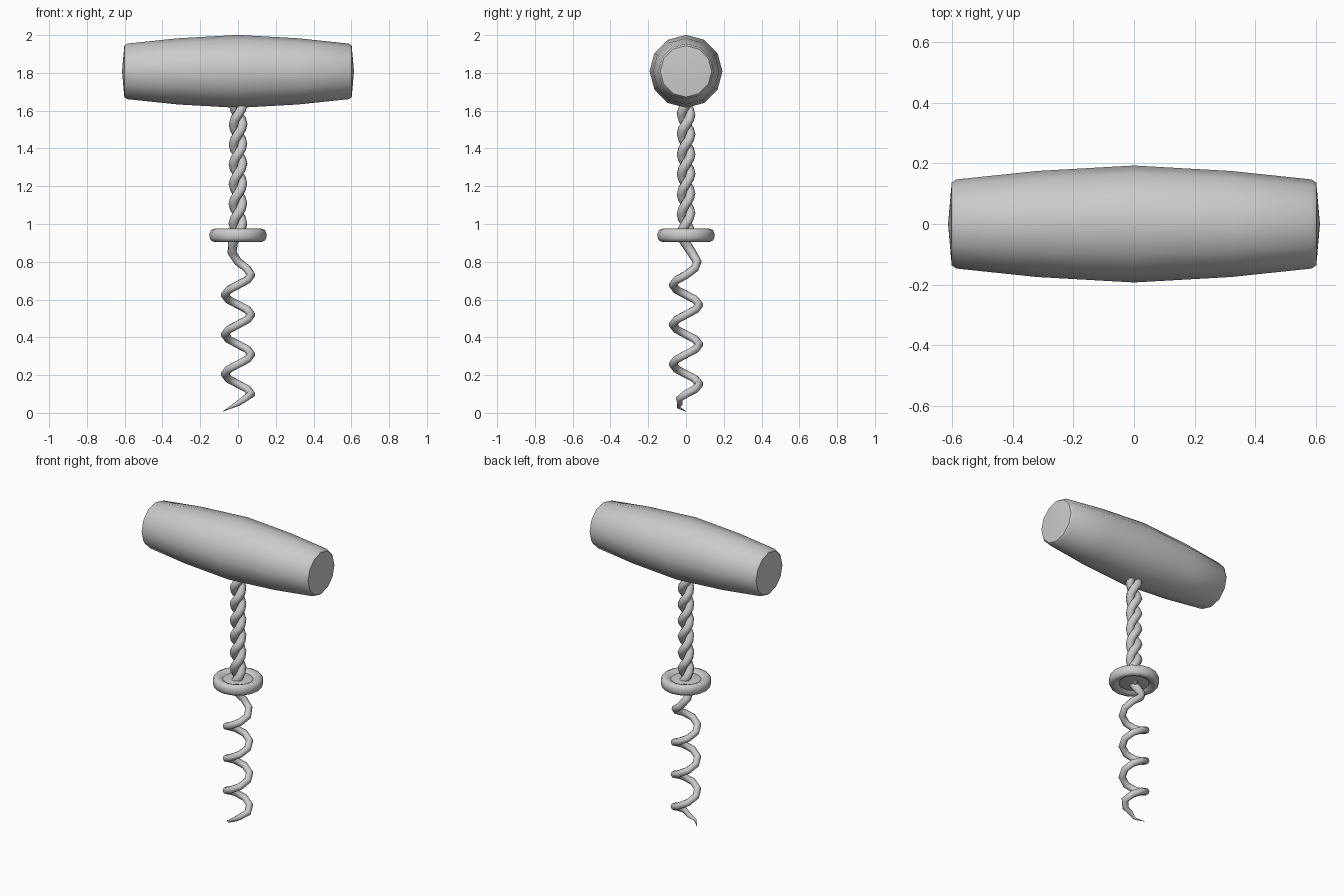
import bpy, bmesh
from math import sin, cos, pi, radians

if "Cube" in bpy.data.objects:
    bpy.data.objects.remove(bpy.data.objects["Cube"])


def smooth(obj, angle):
    bpy.ops.object.select_all(action='DESELECT')
    obj.select_set(True)
    bpy.context.view_layer.objects.active = obj
    bpy.ops.object.shade_smooth_by_angle(angle=radians(angle))


def lathe(name, profile, sides, place, angle=40):
    """Spin (radius, height) points; place maps (u, v, height) to xyz."""
    bm = bmesh.new()
    rings = []
    for r, h in profile:
        if r == 0:
            rings.append([bm.verts.new(place(0, 0, h))] * sides)
        else:
            rings.append([bm.verts.new(place(r * cos(2 * pi * i / sides),
                                             r * sin(2 * pi * i / sides), h))
                          for i in range(sides)])
    for a, b in zip(rings, rings[1:]):
        for i in range(sides):
            j = (i + 1) % sides
            bm.faces.new(list(dict.fromkeys((a[i], a[j], b[j], b[i]))))
    bmesh.ops.recalc_face_normals(bm, faces=bm.faces)
    me = bpy.data.meshes.new(name)
    bm.to_mesh(me)
    bm.free()
    obj = bpy.data.objects.new(name, me)
    bpy.context.collection.objects.link(obj)
    smooth(obj, angle)
    return obj


def wire(name, points):
    """Round wire along (x, y, z, wire radius) points."""
    cu = bpy.data.curves.new(name, 'CURVE')
    cu.dimensions = '3D'
    cu.bevel_depth = 1.0
    cu.bevel_resolution = 2
    cu.use_fill_caps = True
    sp = cu.splines.new('POLY')
    sp.points.add(len(points) - 1)
    for p, (x, y, z, r) in zip(sp.points, points):
        p.co = (x, y, z, 1)
        p.radius = r
    obj = bpy.data.objects.new(name, cu)
    bpy.context.collection.objects.link(obj)
    bpy.ops.object.select_all(action='DESELECT')
    obj.select_set(True)
    bpy.context.view_layer.objects.active = obj
    bpy.ops.object.convert(target='MESH')
    smooth(bpy.context.view_layer.objects.active, 60)


# turns, height, coil radius, wire radius
KEYS = [(-0.5, 0.008, 0.080, 0.001), (-0.25, 0.050, 0.032, 0.015),
        (0.0, 0.100, 0.070, 0.022), (3.0, 0.730, 0.070, 0.022),
        (3.25, 0.800, 0.060, 0.023), (3.5, 0.895, 0.028, 0.026),
        (3.75, 0.950, 0.024, 0.026), (7.25, 1.685, 0.024, 0.026)]


def coil_point(t, offset=0.0):
    for a, b in zip(KEYS, KEYS[1:]):
        if t <= b[0]:
            break
    f = (t - a[0]) / (b[0] - a[0])
    z, r, w = (a[i] + f * (b[i] - a[i]) for i in (1, 2, 3))
    ang = 2 * pi * (t + offset)
    return (r * cos(ang), r * sin(ang), z, w)


# Barrel-shaped handle with slightly domed ends
half = [(0.193, 0.0), (0.175, 0.32), (0.147, 0.587), (0.136, 0.602), (0, 0.614)]
profile = [(r, -h) for r, h in reversed(half[1:])] + half
lathe("handle", profile, 12, lambda u, v, h: (h, u, 1.808 + v))

# Dished collar with a rounded rim
upper = [(0, 0.018), (0.065, 0.022), (0.09, 0.016), (0.105, 0.028),
         (0.125, 0.035), (0.143, 0.028), (0.150, 0.011)]
profile = upper + [(r, -h) for r, h in reversed(upper)]
lathe("collar", profile, 16, lambda u, v, h: (u, v, 0.94 + h), 50)

# Wire running from the pointed tip through the worm and up the shank
wire("worm_and_shank_strand", [coil_point(-0.5 + i / 8) for i in range(63)])

# Second twisted strand of the shank, starting inside the collar
wire("second_shank_strand", [coil_point(3.625 + i / 8, 0.5) for i in range(30)])
